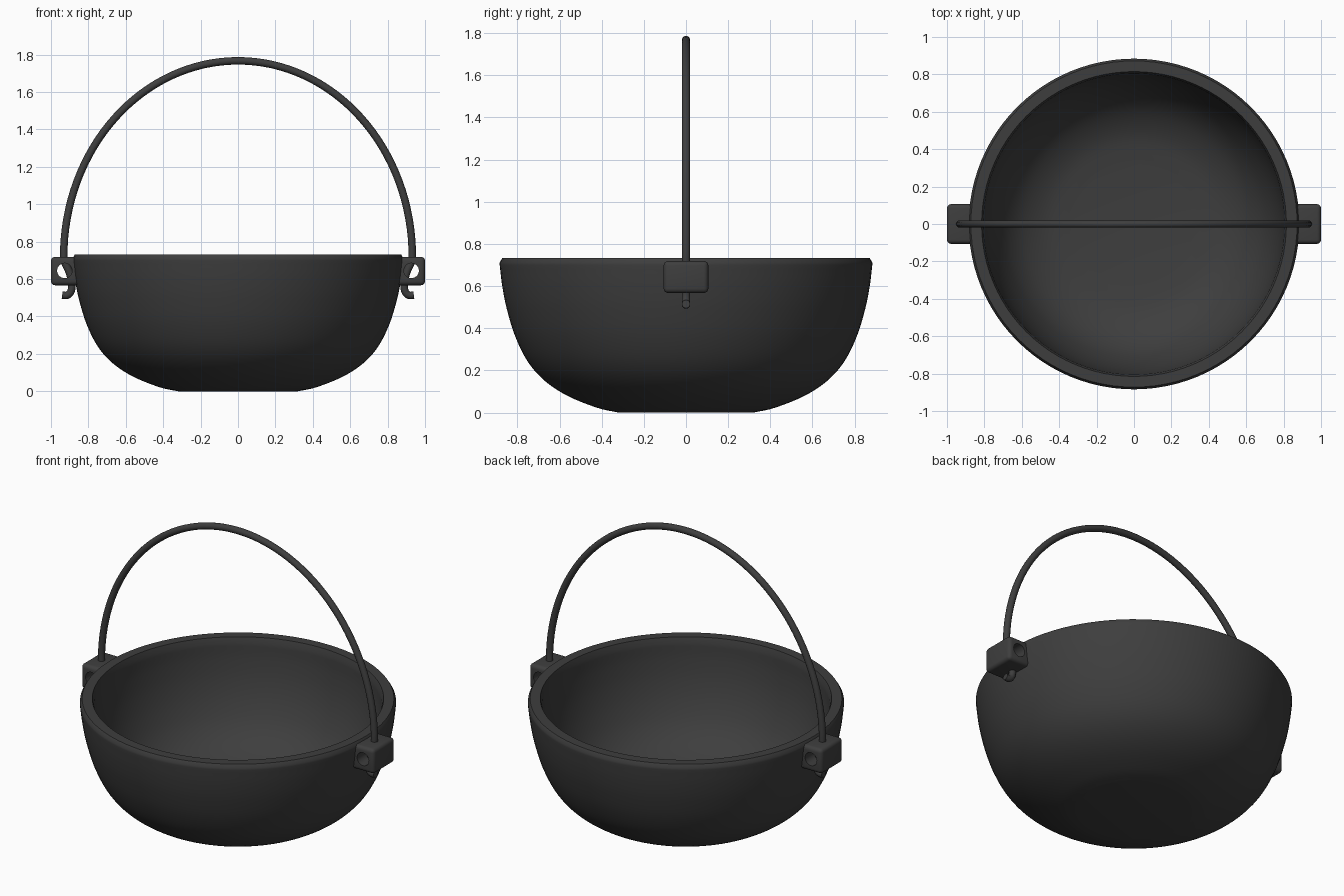
import bpy, bmesh, math
from mathutils import Vector

if "Cube" in bpy.data.objects:
    bpy.data.objects.remove(bpy.data.objects["Cube"])

iron = bpy.data.materials.new("dark_iron")
iron.diffuse_color = (0.048, 0.048, 0.048, 1)
iron.use_nodes = True
iron.node_tree.nodes["Principled BSDF"].inputs["Base Color"].default_value = iron.diffuse_color


def smooth(ob, angle=35):
    bpy.ops.object.select_all(action='DESELECT')
    ob.select_set(True)
    bpy.context.view_layer.objects.active = ob
    bpy.ops.object.shade_smooth_by_angle(angle=math.radians(angle))


def rounded(points, steps=5):
    """Catmull-Rom curve through the points"""
    p = [Vector(q) for q in points]
    p = [2 * p[0] - p[1]] + p + [2 * p[-1] - p[-2]]
    out = []
    for i in range(1, len(p) - 2):
        a, b, c, d = p[i - 1:i + 3]
        for k in range(steps):
            t = k / steps
            out.append(0.5 * (2 * b + (c - a) * t + (2 * a - 5 * b + 4 * c - d) * t * t
                              + (3 * b - a - 3 * c + d) * t ** 3))
    return out + [p[-2]]


# Pot: one lathed profile, outside then inside
outer = rounded([(0.32, 0), (0.42, 0.022), (0.56, 0.078), (0.67, 0.15), (0.75, 0.24),
                 (0.81, 0.36), (0.85, 0.49), (0.872, 0.6), (0.884, 0.70)])
inner = rounded([(0.805, 0.70), (0.797, 0.6), (0.775, 0.48), (0.735, 0.36), (0.675, 0.25),
                 (0.59, 0.165), (0.47, 0.105), (0.32, 0.08)])
profile = ([Vector((0, 0))] + outer + [Vector((0.884, 0.712)), Vector((0.872, 0.732)),
           Vector((0.815, 0.732))] + inner + [Vector((0, 0.075))])
bm = bmesh.new()
vs = [bm.verts.new((p.x, 0, p.y)) for p in profile]
es = [bm.edges.new(e) for e in zip(vs, vs[1:])]
bmesh.ops.spin(bm, geom=vs + es, cent=(0, 0, 0), axis=(0, 0, 1),
               angle=math.tau, steps=96, use_duplicate=False)
bmesh.ops.remove_doubles(bm, verts=bm.verts, dist=1e-4)
bmesh.ops.recalc_face_normals(bm, faces=bm.faces)
me = bpy.data.meshes.new("pot")
bm.to_mesh(me)
bm.free()
pot = bpy.data.objects.new("pot", me)
bpy.context.collection.objects.link(pot)
me.materials.append(iron)
smooth(pot)

# Lugs: rounded blocks with a round hole running front to back
for side, name in ((-1, "left_lug"), (1, "right_lug")):
    bpy.ops.mesh.primitive_cube_add(size=1, location=(side * 0.922, 0, 0.643))
    lug = bpy.context.object
    lug.name = name
    lug.scale = (0.156, 0.212, 0.152)
    bpy.ops.object.transform_apply(location=False, rotation=False, scale=True)
    lug.data.materials.append(iron)
    bev = lug.modifiers.new("bevel", 'BEVEL')
    bev.width, bev.segments = 0.022, 4
    bpy.ops.mesh.primitive_cylinder_add(vertices=32, radius=0.04, depth=0.5,
                                        location=(side * 0.927, 0, 0.645),
                                        rotation=(math.pi / 2, 0, 0))
    cutter = bpy.context.object
    cutter.data.materials.append(iron)
    cut = lug.modifiers.new("hole", 'BOOLEAN')
    cut.object, cut.operation, cut.solver = cutter, 'DIFFERENCE', 'EXACT'
    bpy.context.view_layer.objects.active = lug
    for m in ("bevel", "hole"):
        bpy.ops.object.modifier_apply(modifier=m)
    bpy.data.objects.remove(cutter)
    smooth(lug)

# Bail handle: half ellipse with hooked ends that curl outward under the lugs
hook = [(0.94, 0.515), (0.915, 0.513), (0.895, 0.53), (0.888, 0.57), (0.9, 0.63), (0.927, 0.69)]
hook = rounded(hook, 4)
arc = [(0.932 * math.cos(math.pi * i / 64), 0.72 + 1.047 * math.sin(math.pi * i / 64))
       for i in range(65)]
path = [tuple(p) for p in hook] + arc + [(-p[0], p[1]) for p in reversed(hook)]
cu = bpy.data.curves.new("bail_handle", 'CURVE')
cu.dimensions = '3D'
cu.bevel_depth, cu.bevel_resolution, cu.use_fill_caps = 0.02, 4, True
sp = cu.splines.new('POLY')
sp.points.add(len(path) - 1)
for pt, (x, z) in zip(sp.points, path):
    pt.co = (x, 0, z, 1)
handle = bpy.data.objects.new("bail_handle", cu)
bpy.context.collection.objects.link(handle)
cu.materials.append(iron)
bpy.ops.object.select_all(action='DESELECT')
handle.select_set(True)
bpy.context.view_layer.objects.active = handle
bpy.ops.object.convert(target='MESH')
smooth(bpy.context.object, 50)
